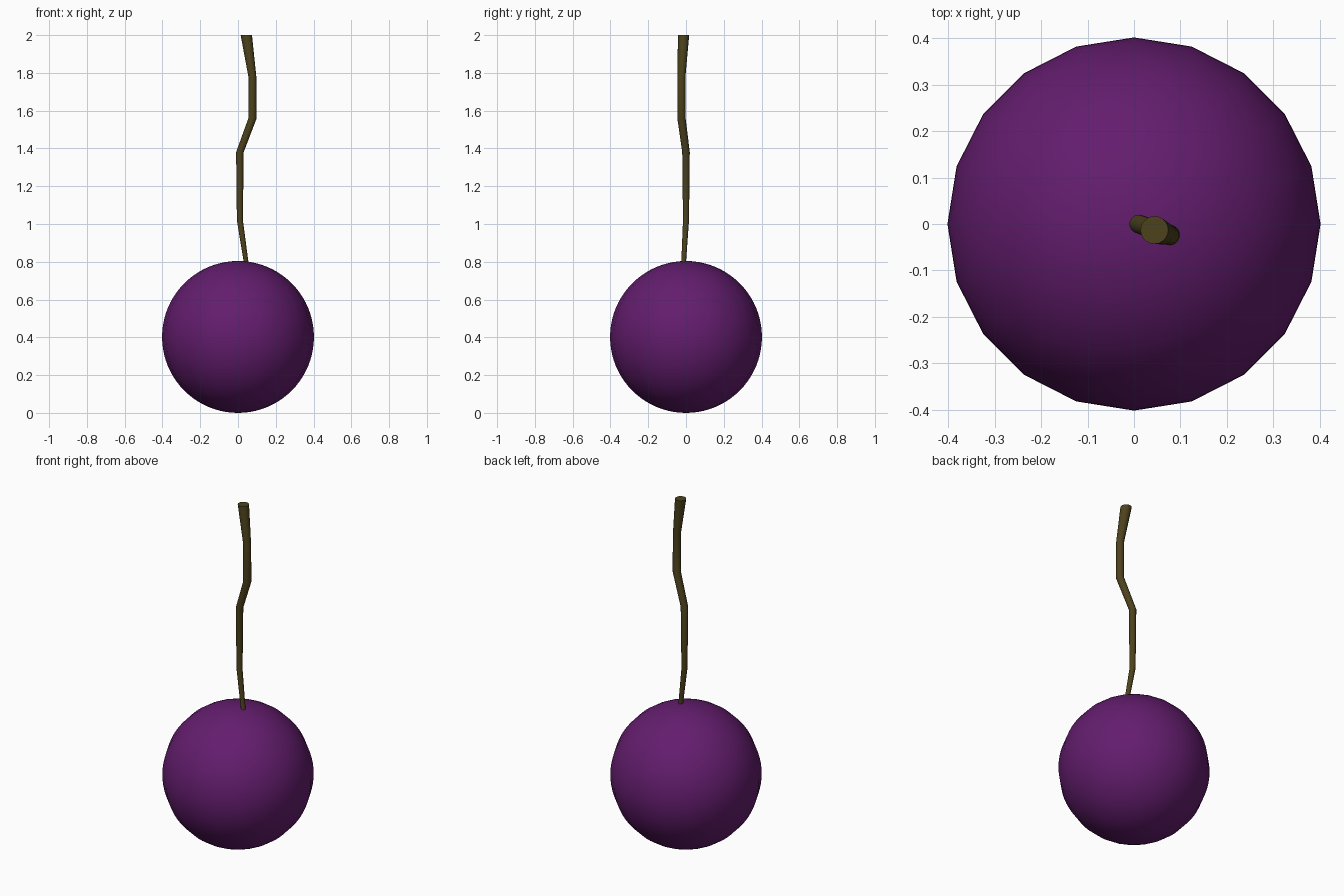
import bpy, bmesh
from math import cos, sin, pi, radians

if "Cube" in bpy.data.objects:
    bpy.data.objects.remove(bpy.data.objects["Cube"])


def material(name, color):
    m = bpy.data.materials.new(name)
    m.diffuse_color = color
    m.use_nodes = True
    m.node_tree.nodes["Principled BSDF"].inputs["Base Color"].default_value = m.diffuse_color
    return m


def finish(bm, name, mat):
    bmesh.ops.recalc_face_normals(bm, faces=bm.faces)
    mesh = bpy.data.meshes.new(name)
    bm.to_mesh(mesh)
    bm.free()
    ob = bpy.data.objects.new(name, mesh)
    bpy.context.collection.objects.link(ob)
    mesh.materials.append(mat)
    bpy.ops.object.select_all(action='DESELECT')
    bpy.context.view_layer.objects.active = ob
    ob.select_set(True)
    bpy.ops.object.shade_smooth_by_angle(angle=radians(40))
    return ob


# Round fruit: 20 sides around, finer from pole to pole
bm = bmesh.new()
bmesh.ops.create_uvsphere(bm, u_segments=20, v_segments=40, radius=0.402)
bmesh.ops.translate(bm, verts=bm.verts, vec=(0, 0, 0.402))
finish(bm, "fruit", material("purple_skin", (0.125, 0.012, 0.155, 1)))

# Crooked stem: x, y, z, radius, thickening toward the top
path = [
    (0.047, -0.014, 0.77, 0.012),
    (0.010, 0.000, 1.02, 0.016),
    (0.010, 0.000, 1.38, 0.020),
    (0.077, -0.024, 1.56, 0.022),
    (0.076, -0.024, 1.78, 0.021),
    (0.044, -0.013, 2.00, 0.030),
]
SIDES = 20
bm = bmesh.new()
rings = [[bm.verts.new((x + r * cos(2 * pi * i / SIDES),
                        y + r * sin(2 * pi * i / SIDES), z))
          for i in range(SIDES)] for x, y, z, r in path]
for a, b in zip(rings, rings[1:]):
    for i in range(SIDES):
        j = (i + 1) % SIDES
        bm.faces.new((a[i], a[j], b[j], b[i]))
bm.faces.new(rings[0][::-1])
bm.faces.new(rings[-1])
finish(bm, "stem", material("brown_stem", (0.075, 0.055, 0.012, 1)))
